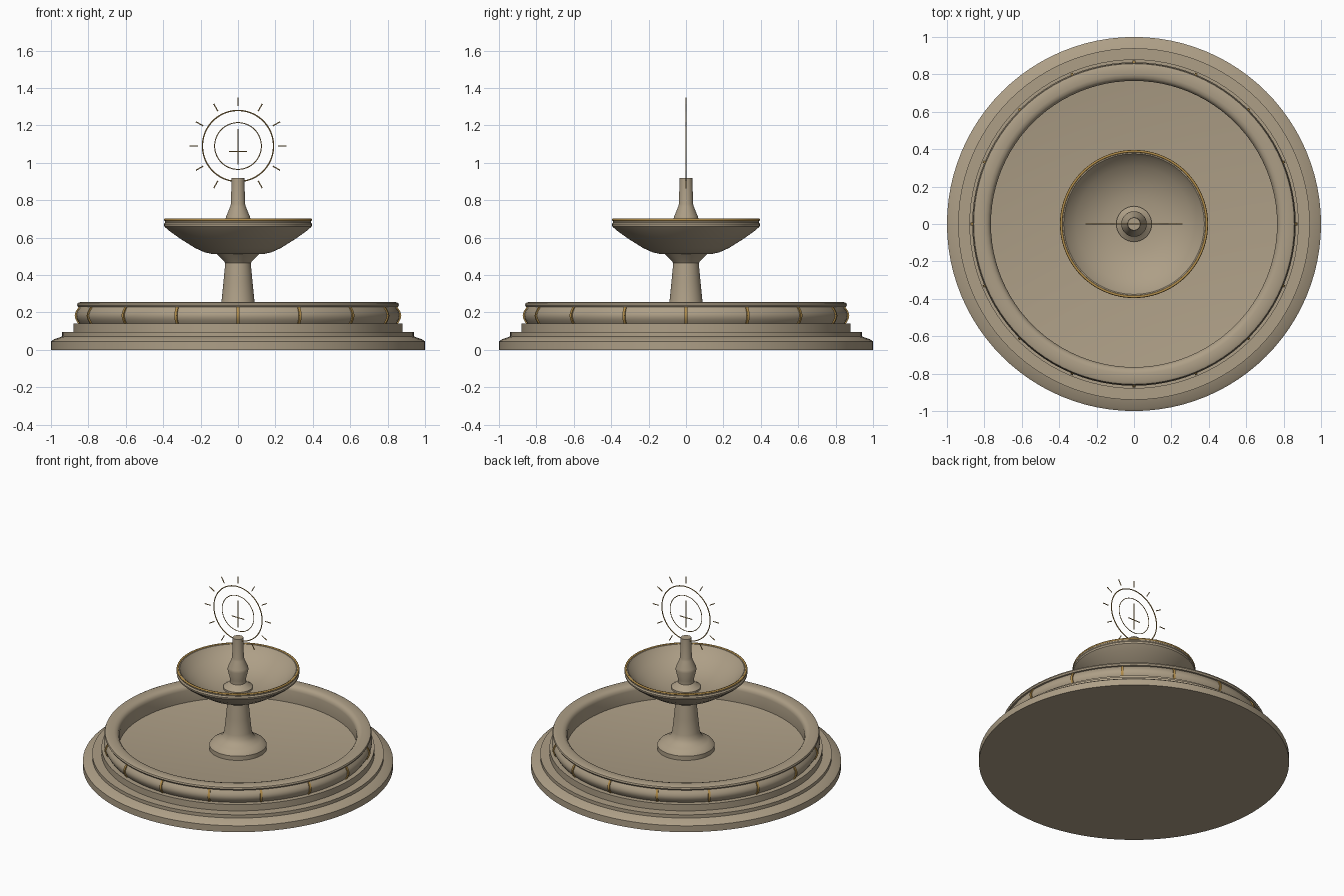
import bpy, bmesh, math
from mathutils import Vector, Matrix

if "Cube" in bpy.data.objects:
    bpy.data.objects.remove(bpy.data.objects["Cube"])


def material(name, rgb):
    m = bpy.data.materials.new(name)
    m.diffuse_color = (*rgb, 1)
    m.use_nodes = True
    m.node_tree.nodes["Principled BSDF"].inputs["Base Color"].default_value = m.diffuse_color
    return m


STONE = material("warm stone", (0.42, 0.345, 0.24))
GOLD = material("aged gold", (0.45, 0.27, 0.07))


def finish(bm, name, mat, angle=35):
    bmesh.ops.recalc_face_normals(bm, faces=bm.faces)
    me = bpy.data.meshes.new(name)
    bm.to_mesh(me)
    bm.free()
    me.materials.append(mat)
    ob = bpy.data.objects.new(name, me)
    bpy.context.collection.objects.link(ob)
    bpy.ops.object.select_all(action='DESELECT')
    bpy.context.view_layer.objects.active = ob
    ob.select_set(True)
    bpy.ops.object.shade_smooth_by_angle(angle=math.radians(angle))
    return ob


def lathe(name, profile, mat, segs=96, angle=35):
    """Spin an (r, z) profile about z; points with r = 0 close the ends."""
    bm = bmesh.new()
    vs = [bm.verts.new((r, 0, z)) for r, z in profile]
    es = [bm.edges.new(p) for p in zip(vs, vs[1:])]
    bmesh.ops.spin(bm, geom=vs + es, axis=(0, 0, 1), cent=(0, 0, 0),
                   steps=segs, angle=2 * math.pi)
    bmesh.ops.remove_doubles(bm, verts=bm.verts, dist=1e-4)
    return finish(bm, name, mat, angle)


def ring(name, major, minor, mat, matrix, segs=96, sides=8):
    bm = bmesh.new()
    pts = [[bm.verts.new(((major + minor * math.cos(b)) * math.cos(a),
                          (major + minor * math.cos(b)) * math.sin(a), minor * math.sin(b)))
            for b in (2 * math.pi * j / sides for j in range(sides))]
           for a in (2 * math.pi * i / segs for i in range(segs))]
    for i in range(segs):
        for j in range(sides):
            k, l = (i + 1) % segs, (j + 1) % sides
            bm.faces.new((pts[i][j], pts[k][j], pts[k][l], pts[i][l]))
    bm.transform(matrix)
    return finish(bm, name, mat, 60)


def bar(name, a, b, radius, mat):
    a, b = Vector(a), Vector(b)
    bm = bmesh.new()
    bmesh.ops.create_cone(bm, cap_ends=True, segments=8, radius1=radius,
                          radius2=radius, depth=(b - a).length)
    rot = (b - a).to_track_quat('Z', 'Y').to_matrix().to_4x4()
    bm.transform(Matrix.Translation((a + b) / 2) @ rot)
    return finish(bm, name, mat, 50)


# Stepped plinth with the pool floor on top
lathe("stepped_base", [(0, 0), (1.0, 0), (1.0, 0.045), (0.985, 0.056), (0.94, 0.072),
                       (0.94, 0.095), (0.88, 0.095), (0.88, 0.14), (0.80, 0.14),
                       (0.76, 0.13), (0, 0.13)], STONE)

# Pool wall with a bulging band and rounded coping
band = [(0.845 + 0.02 * math.sin(math.pi * t / 8), 0.138 + 0.09 * t / 8) for t in range(9)]
lathe("pool_wall", [(0.77, 0.125)] + band +
      [(0.855, 0.23), (0.861, 0.24), (0.857, 0.25), (0.845, 0.255), (0.80, 0.255),
       (0.782, 0.25), (0.77, 0.238), (0.765, 0.22), (0.77, 0.125)], STONE)

# Sixteen gold straps over the band
for i in range(16):
    bm = bmesh.new()
    rows = []
    for r, z in band:
        rows.append([bm.verts.new(p) for p in ((r - 0.01, -0.007, z), (r + 0.008, -0.007, z),
                                               (r + 0.008, 0.007, z), (r - 0.01, 0.007, z))])
    for lo, hi in zip(rows, rows[1:]):
        for j in range(4):
            k = (j + 1) % 4
            bm.faces.new((lo[j], lo[k], hi[k], hi[j]))
    bm.faces.new(rows[0])
    bm.faces.new(rows[-1])
    bm.transform(Matrix.Rotation(2 * math.pi * i / 16, 4, 'Z'))
    finish(bm, f"gold_strap_{i + 1}", GOLD)

# Central column with flared foot and collar
lathe("column", [(0, 0.125), (0.185, 0.125), (0.185, 0.16), (0.172, 0.178), (0.145, 0.192),
                 (0.115, 0.208), (0.097, 0.23), (0.088, 0.26), (0.078, 0.36), (0.068, 0.465),
                 (0.082, 0.482), (0.122, 0.52), (0, 0.52)], STONE, 64)

# Upper bowl
lathe("upper_bowl", [(0, 0.513), (0.14, 0.513), (0.18, 0.522), (0.23, 0.545), (0.31, 0.595),
                     (0.37, 0.638), (0.394, 0.66), (0.396, 0.672), (0.39, 0.682),
                     (0.394, 0.697), (0.376, 0.697), (0.36, 0.675), (0.31, 0.632),
                     (0.24, 0.592), (0.16, 0.566), (0.08, 0.558), (0, 0.558)], STONE)
ring("bowl_gold_rim", 0.389, 0.007, GOLD, Matrix.Translation((0, 0, 0.696)))

# Spout rising from the bowl
lathe("spout", [(0, 0.55), (0.095, 0.55), (0.095, 0.572), (0.075, 0.585), (0.052, 0.605),
                (0.052, 0.63), (0.068, 0.695), (0.064, 0.712), (0.042, 0.765), (0.038, 0.78),
                (0.034, 0.92), (0, 0.92)], STONE, 48)

# Thin sun emblem standing in the x-z plane
C = 1.09
upright = Matrix.Translation((0, 0, C)) @ Matrix.Rotation(math.pi / 2, 4, 'X')
ring("emblem_outer_ring", 0.19, 0.0035, GOLD, upright, 96, 6)
ring("emblem_inner_ring", 0.125, 0.0025, GOLD, upright, 96, 6)
for i in range(12):
    a = math.radians(30 * i)
    d = Vector((math.cos(a), 0, math.sin(a)))
    o = Vector((0, 0, C))
    bar(f"emblem_ray_{i + 1}", o + d * 0.215, o + d * 0.26, 0.003, GOLD)
bar("emblem_upright", (0, 0, 0.99), (0, 0, 1.18), 0.003, GOLD)
bar("emblem_crossbar", (-0.048, 0, 1.06), (0.048, 0, 1.06), 0.003, GOLD)
